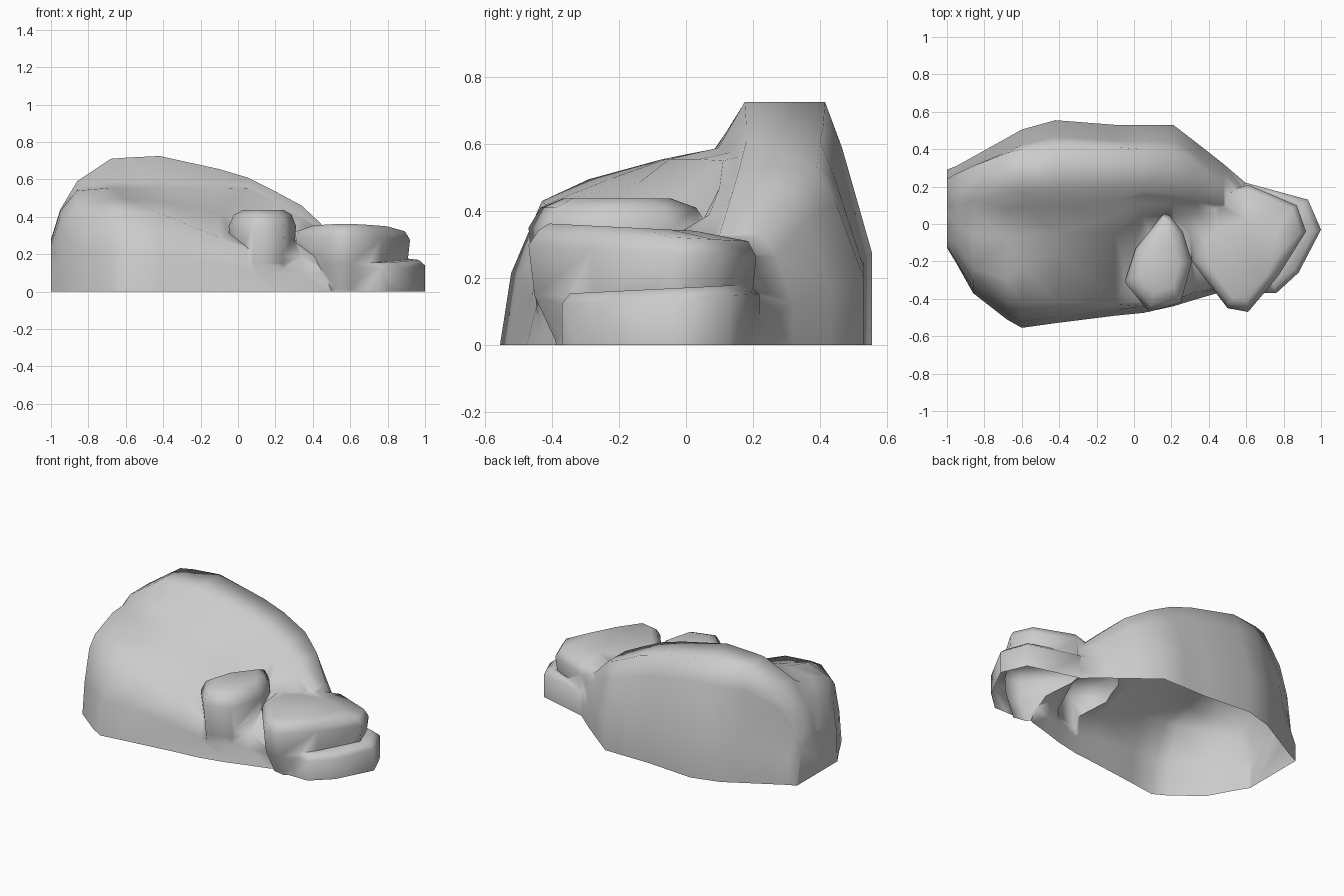
import bpy, bmesh
from mathutils import Vector

if "Cube" in bpy.data.objects:
    bpy.data.objects.remove(bpy.data.objects["Cube"], do_unlink=True)

# Single stone colour
stone = bpy.data.materials.new("stone grey")
stone.use_nodes = True
grey = (0.6, 0.6, 0.6, 1)
stone.diffuse_color = grey
stone.node_tree.nodes["Principled BSDF"].inputs["Base Color"].default_value = grey


def loft(name, rings):
    """Closed solid skinned through rings of equal point count."""
    bm = bmesh.new()
    loops = [[bm.verts.new(p) for p in ring] for ring in rings]
    n = len(loops[0])
    for a, b in zip(loops, loops[1:]):
        for i in range(n):
            j = (i + 1) % n
            bm.faces.new((a[i], a[j], b[j], b[i]))
    bm.faces.new(loops[0])
    bm.faces.new(loops[-1])
    bmesh.ops.triangulate(bm, faces=bm.faces[:])
    bmesh.ops.recalc_face_normals(bm, faces=bm.faces[:])
    mesh = bpy.data.meshes.new(name)
    bm.to_mesh(mesh)
    bm.free()
    mesh.materials.append(stone)
    obj = bpy.data.objects.new(name, mesh)
    bpy.context.collection.objects.link(obj)
    return obj


def boulder(name, outline, levels, tilt=0):
    """Stack one outline at several heights (z, scale, shift y), tilted along y."""
    pts = [Vector(p) for p in outline]
    mid = sum(pts, Vector((0, 0))) / len(pts)
    rings = []
    for z, scale, dy in levels:
        ring = [mid + (p - mid) * scale for p in pts]
        rings.append([(p.x, p.y + dy, z + tilt * (p.y - mid.y)) for p in ring])
    return loft(name, rings)


# Main rock: x, front, back, ledge y/z, foot y/z, step y/z, crest y/z, crest back
sections = [
    (-1, -.13, .29, -.12, .2, -.08, .25, 0, .27, .1, .28, .24),
    (-.95, -.21, .31, -.16, .33, -.1, .4, 0, .43, .1, .44, .27),
    (-.86, -.37, .36, -.3, .4, -.24, .47, -.06, .54, .12, .59, .31),
    (-.68, -.51, .46, -.42, .43, -.29, .495, -.07, .555, .17, .71, .38),
    (-.6, -.555, .505, -.43, .43, -.23, .495, -.06, .555, .17, .716, .4),
    (-.42, -.53, .555, -.42, .42, -.14, .485, -.05, .555, .175, .725, .415),
    (-.1, -.49, .53, -.43, .29, -.05, .42, .04, .555, .18, .655, .41),
    (.05, -.475, .53, -.44, .23, .04, .34, .11, .55, .18, .61, .4),
    (.21, -.44, .53, -.41, .2, .03, .33, .1, .47, .16, .53, .39),
    (.34, -.4, .43, -.36, .19, -.08, .3, .07, .39, .14, .46, .32),
    (.48, -.36, .32, -.28, .18, 0, .24, .05, .29, .1, .33, .22),
    (.62, -.28, .2, -.18, .14, 0, .17, .03, .18, .05, .2, .15),
]
rings = []
for x, yf, yb, ly, lz, fy, fz, sy, sz, cy, cz, by in sections:
    profile = [(yf, -.1), (yf, 0), (yf * .94, lz * .5), (ly, lz), (fy, fz), (sy, sz),
               (sy + .65 * (cy - sy), sz + .2 * (cz - sz)), (cy, cz),
               (by, cz), (yb * .84, cz * .81), (yb, cz * .38), (yb, 0), (yb, -.1)]
    rings.append([(x, y, z) for y, z in profile])
rock = loft("rock_cluster", rings)

# Small rounded boulder in the middle
middle = boulder("middle_boulder",
                 [(.17, .07), (.26, -.04), (.31, -.2), (.25, -.42), (.08, -.47),
                  (-.05, -.31), (.01, -.13)],
                 [(-.13, .82, 0), (.15, .92, 0), (.35, 1, 0), (.41, .86, 0), (.437, .6, 0)])

# Right boulder with an undercut front
right = boulder("right_boulder",
                [(.27, .04), (.31, -.2), (.5, -.45), (.61, -.47), (.77, -.28), (.92, -.04),
                 (.87, .1), (.61, .21), (.38, .14)],
                [(-.16, .7, 0), (0, .78, 0), (.13, .95, 0), (.28, 1, 0), (.325, .92, 0),
                 (.351, .64, -.07)], tilt=-.05)

# Low shelf around the right end
shelf = boulder("right_shelf",
                [(1, -.03), (.93, .13), (.6, .22), (.35, .1), (.35, -.28), (.48, -.34),
                 (.62, -.37), (.76, -.37), (.88, -.26)],
                [(-.19, 1, 0), (.135, 1, 0), (.165, .9, 0)], tilt=.05)

# Merge into one skin
bpy.context.view_layer.objects.active = rock
for part in (middle, right, shelf):
    union = rock.modifiers.new("union", "BOOLEAN")
    union.operation = "UNION"
    union.solver = "EXACT"
    union.object = part
    bpy.ops.object.modifier_apply(modifier=union.name)
    bpy.data.objects.remove(part, do_unlink=True)

# Trim at the ground, leaving the underside open
bm = bmesh.new()
bm.from_mesh(rock.data)
bmesh.ops.bisect_plane(bm, geom=bm.verts[:] + bm.edges[:] + bm.faces[:],
                       plane_co=(0, 0, 0), plane_no=(0, 0, 1), clear_inner=True)
bmesh.ops.remove_doubles(bm, verts=bm.verts[:], dist=0.004)
bm.to_mesh(rock.data)
bm.free()

bpy.ops.object.select_all(action="DESELECT")
rock.select_set(True)
bpy.ops.object.shade_smooth_by_angle(angle=1.4)
